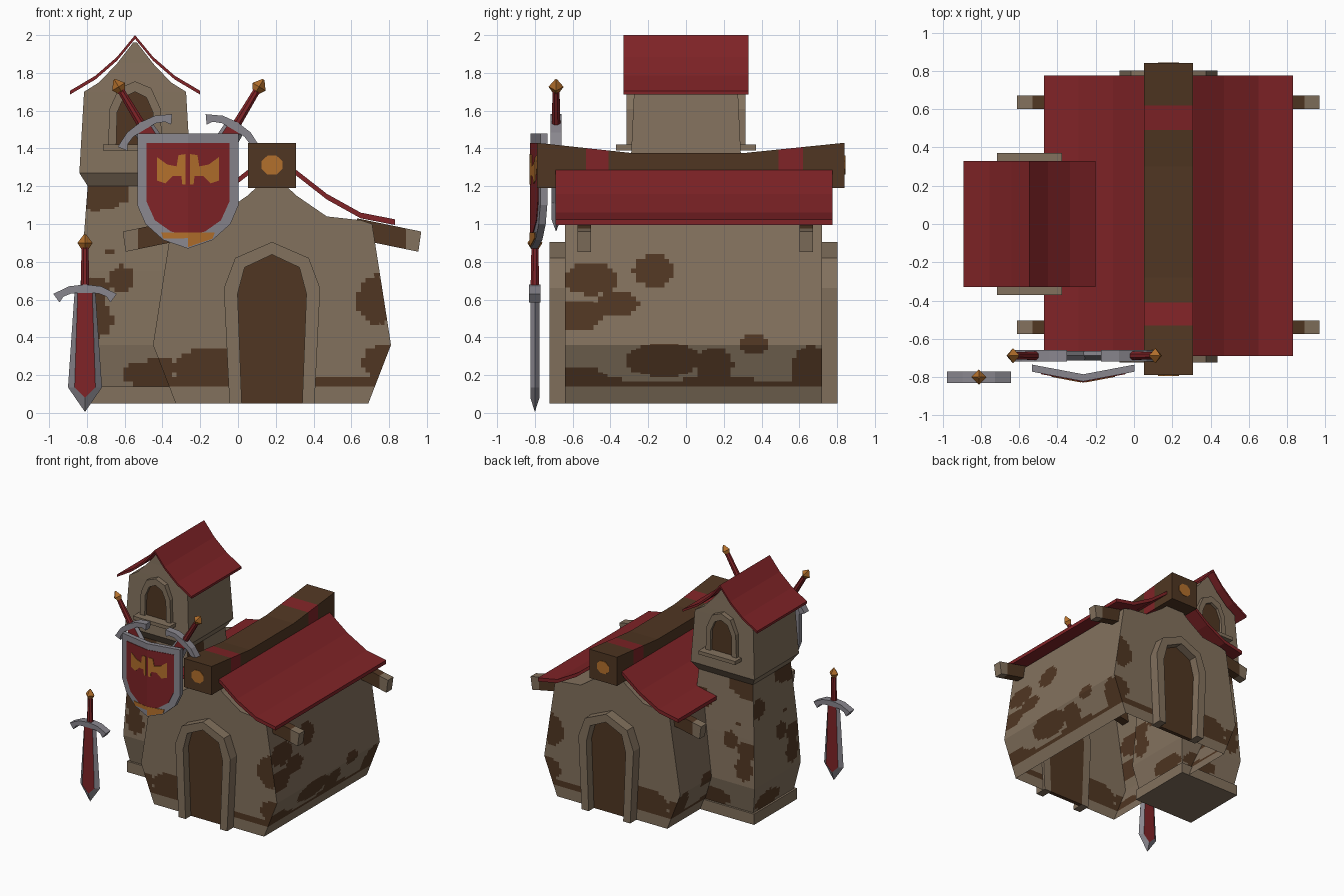
import bpy, bmesh, math
from mathutils import Vector

if "Cube" in bpy.data.objects:
    bpy.data.objects.remove(bpy.data.objects["Cube"])

COL = {"plaster": (.225, .165, .11), "brown": (.08, .037, .016), "red": (.215, .017, .02),
       "steel": (.25, .24, .27), "orange": (.45, .16, .025)}
MAT = {}
for k, c in COL.items():
    MAT[k] = bpy.data.materials.new(k)
    MAT[k].diffuse_color = (*c, 1)

CX, TX, SX = .18, -.545, -.265          # centre lines: house, tower, shield
BOX = [(1, 1), (-1, 1), (-1, -1), (1, -1)]
DIAMOND = [(1, 0), (0, 1), (-1, 0), (0, -1)]
OCT = [(math.cos(math.pi * (i + .5) / 4), math.sin(math.pi * (i + .5) / 4)) for i in range(8)]


def skin(name, rings, mat):
    """Closed solid through rings of points."""
    bm = bmesh.new()
    vs = [[bm.verts.new(p) for p in r] for r in rings]
    n = len(rings[0])
    for a, b in zip(vs, vs[1:]):
        for i in range(n):
            bm.faces.new((a[i], a[(i + 1) % n], b[(i + 1) % n], b[i]))
    bm.faces.new(vs[0])
    bm.faces.new(vs[-1][::-1])
    bmesh.ops.recalc_face_normals(bm, faces=bm.faces)
    me = bpy.data.meshes.new(name)
    bm.to_mesh(me)
    bm.free()
    me.materials.append(MAT[mat])
    ob = bpy.data.objects.new(name, me)
    bpy.context.collection.objects.link(ob)
    return ob


def prism(name, pts, y0, y1, mat):
    return skin(name, [[(x, y, z) for x, z in pts] for y in (y0, y1)], mat)


def loft(name, rings, base, cx, cy, mat):
    return skin(name, [[(cx + u * rx, cy + v * ry, z) for u, v in base] for z, rx, ry in rings], mat)


def box(name, x0, x1, y0, y1, z0, z1, mat):
    return prism(name, [(x0, z0), (x1, z0), (x1, z1), (x0, z1)], y0, y1, mat)


def sym(half, cx=0):
    """Right half outline mirrored into a full outline."""
    return [(cx + x, z) for x, z in half] + [(cx - x, z) for x, z in half[::-1] if x > 1e-6]


def cut(ob, axis, values, triangulate=False):
    bm = bmesh.new()
    bm.from_mesh(ob.data)
    if triangulate:
        bmesh.ops.triangulate(bm, faces=bm.faces[:])
    no = Vector((0, 0, 0))
    no[axis] = 1
    for v in values:
        bmesh.ops.bisect_plane(bm, geom=bm.verts[:] + bm.edges[:] + bm.faces[:],
                               plane_co=no * v, plane_no=no)
    bm.to_mesh(ob.data)
    bm.free()


def paint(ob, mat, rule):
    ob.data.materials.append(MAT[mat])
    k = len(ob.data.materials) - 1
    for p in ob.data.polygons:
        if rule(p.center, p.normal):
            p.material_index = k


def steps(a, b, d=.025):
    return [a + d * i for i in range(1, int((b - a) / d) + 1)]


def blob(u, z, spots):
    return any(((u - a) / r) ** 2 + ((z - b) / s) ** 2 < 1 for a, b, r, s in spots)


def open_bottom(ob):
    bm = bmesh.new()
    bm.from_mesh(ob.data)
    bmesh.ops.delete(bm, geom=[f for f in bm.faces if f.normal.z < -.95], context='FACES')
    bm.to_mesh(ob.data)
    bm.free()


# House walls with worn patches
house = prism("house_walls", sym([(.51, .05), (.63, .36), (.53, 1.0), (.47, 1.02), (.29, 1.04),
                                  (.13, 1.15), (0, 1.27)], CX), -.64, .72, "plaster")
open_bottom(house)
cut(house, 2, [.14] + steps(.14, .95), True)
cut(house, 1, steps(-.64, .7))
cut(house, 0, steps(-.45, .8))
SIDE = [(-.17, .75, .11, .085), (-.5, .71, .14, .085), (-.36, .58, .11, .07), (-.58, .52, .15, .08),
        (-.12, .28, .2, .09), (.15, .25, .1, .1), (-.55, .17, .14, .07), (.66, .22, .1, .14),
        (.36, .36, .08, .055)]
FRONT = [(-.15, .24, .2, .1), (-.4, .24, .08, .06), (.73, .6, .1, .13), (.76, .27, .1, .09)]
paint(house, "brown", lambda c, n: c.z > .14 and (
    (abs(n.x) > .5 and (c.z < .18 + .02 * math.sin(9 * c.y) or blob(c.y, c.z, SIDE))) or
    (abs(n.y) > .9 and (c.z < .19 or blob(c.x, c.z, FRONT)))))

# Tower lower part with worn patches, its plinth and its upper room
tower = loft("tower_base", [(.12, .265, .265), (.36, .305, .305), (.75, .285, .285), (1.21, .25, .25)],
             BOX, TX, 0, "plaster")
cut(tower, 2, steps(.14, 1.2), True)
cut(tower, 0, steps(TX - .31, TX + .31))
cut(tower, 1, steps(-.31, .31))
SPOTS = [(-.21, 1.17, .18, .1), (-.07, .71, .07, .07), (-.22, .65, .08, .07), (-.2, .5, .08, .1),
         (-.13, .85, .02, .02), (.2, .98, .09, .08), (.1, .2, .16, .08)]
paint(tower, "brown", lambda c, n: abs(n.z) < .6 and blob(
    c.x - TX if abs(n.y) > abs(n.x) else c.y, c.z, SPOTS))
box("tower_plinth", TX - .285, TX + .285, -.285, .285, .05, .14, "plaster")
loft("tower_room", [(1.2, .25, .25), (1.27, .295, .295), (1.7, .27, .275), (1.75, .19, .272),
                    (1.85, .095, .265), (1.96, .01, .26)], BOX, TX, 0, "plaster")


# Curved roofs
def roof(name, half, cx, y0, y1, t):
    top = sym(half, cx)
    prism(name, top + [(x, z - t) for x, z in top[::-1]], y0, y1, "red")


roof("house_roof", [(.65, 1.025), (.47, 1.06), (.29, 1.16), (.13, 1.285), (0, 1.36)], CX, -.69, .775, .03)
roof("tower_roof", [(.345, 1.705), (.21, 1.785), (.095, 1.885), (0, 2.0)], TX, -.33, .33, .02)

# Ridge beam with red bands and round end studs
prof = [(-.79, 1.19), (.84, 1.19), (.84, 1.43), (.3, 1.375), (-.28, 1.375), (-.79, 1.43)]
beam = skin("ridge_beam", [[(CX + s, y, z) for y, z in prof] for s in (-.128, .128)], "brown")
cut(beam, 1, [-.53, -.41, .49, .62])
paint(beam, "red", lambda c, n: -.53 < c.y < -.41 or .49 < c.y < .62)
for side, y in (("front", -.79), ("back", .84)):
    prism("beam_stud_" + side, [(CX + .06 * u, 1.312 + .055 * v) for u, v in OCT], y - .004, y + .004, "orange")

# Rafter ends under the eaves
for s in (1, -1):
    for y in (-.575, .6):
        pts = [(.45, 1.03), (.79, .96), (.775, .853), (.45, .92)]
        raft = prism("rafter", [(CX + s * x, z) for x, z in pts], y, y + .072, "plaster")
        cut(raft, 0, [CX + s * .71])
        paint(raft, "brown", lambda c, n: abs(c.x - CX) < .7)


# Arched door and window surrounds, front and back
def arch(name, outer, inner, cx, panel, face, back):
    o, i = sym(outer, cx), sym(inner, cx)
    prism(name + "_frame", o + i[::-1], face, back, "plaster")
    prism(name + "_panel", i, panel, back, "brown")


for side, s, f in (("front", -1, -.64), ("back", 1, .72)):
    arch(side + "_door", [(.225, .05), (.255, .66), (.195, .82), (0, .905)],
         [(.16, .05), (.182, .63), (.145, .77), (0, .838)], CX, f + s * .012, f + s * .083, f - s * .02)
    arch(side + "_window", [(.143, 1.41), (.135, 1.61), (.085, 1.72), (0, 1.755)],
         [(.1, 1.41), (.095, 1.59), (.06, 1.67), (0, 1.7)], TX, s * .292, s * .315, s * .24)
    box(side + "_window_sill", TX - .17, TX + .17, *sorted((s * .25, s * .37)), 1.39, 1.42, "plaster")


# Shield, folded along its centre line
def folded(name, pts, y0, y1, mat):
    ob = prism(name, pts, y0, y1, mat)
    cut(ob, 0, [SX])
    for v in ob.data.vertices:
        v.co.y += .05 * abs(v.co.x - SX) / .265


folded("shield", sym([(.268, 1.48), (.268, 1.1), (.225, 1.0), (.13, .915), (0, .87)], SX), -.822, -.785, "steel")
folded("shield_field", sym([(.22, 1.43), (.22, 1.12), (.175, 1.02), (.09, .96), (0, .94)], SX), -.826, -.82, "red")
folded("shield_trim", sym([(.142, .955), (.13, .922), (0, .878), (0, .925)], SX), -.828, -.82, "orange")
EMBLEM = [(.012, 1.37), (.05, 1.365), (.06, 1.305), (.11, 1.315), (.165, 1.355), (.165, 1.23),
          (.12, 1.215), (.08, 1.255), (.035, 1.255), (.03, 1.21), (.012, 1.21)]
for s in (1, -1):
    folded("shield_ornament", [(SX + s * x, z) for x, z in EMBLEM], -.83, -.824, "orange")


# Swords: pommel top at the origin, blade pointing down
def sword(name, loc, angle):
    parts = [
        loft(name + "_pommel", [(0, .006, .006), (-.045, .04, .04), (-.09, .012, .012)], DIAMOND, 0, 0, "orange"),
        loft(name + "_grip", [(-.07, .02, .02), (-.3, .025, .025)], OCT, 0, 0, "red"),
        prism(name + "_guard", sym([(0, -.265), (.085, -.275), (.168, -.315), (.135, -.36), (.115, -.33),
                                    (.07, -.312), (0, -.31)]), -.03, .03, "steel")]
    outer = sym([(.055, -.3), (.09, -.81), (0, -.94)])
    inner = sym([(.038, -.3), (.055, -.81), (0, -.865)])
    blade = skin(name + "_blade", [[(x, y, z) for x, z in o] for o, y in
                                   ((inner, -.024), (outer, 0), (inner, .024))], "steel")
    paint(blade, "red", lambda c, n: abs(n.y) > .98)
    for p in parts + [blade]:
        p.location = loc
        p.rotation_euler.y = math.radians(angle)


sword("left_crossed_sword", (-.655, -.688, 1.765), -31)
sword("right_crossed_sword", (.135, -.688, 1.765), 31)
sword("standing_sword", (-.81, -.8, .945), 0)

for m in bpy.data.materials:
    if m.users and not m.is_grease_pencil:
        m.use_nodes = True
        m.node_tree.nodes["Principled BSDF"].inputs["Base Color"].default_value = m.diffuse_color
